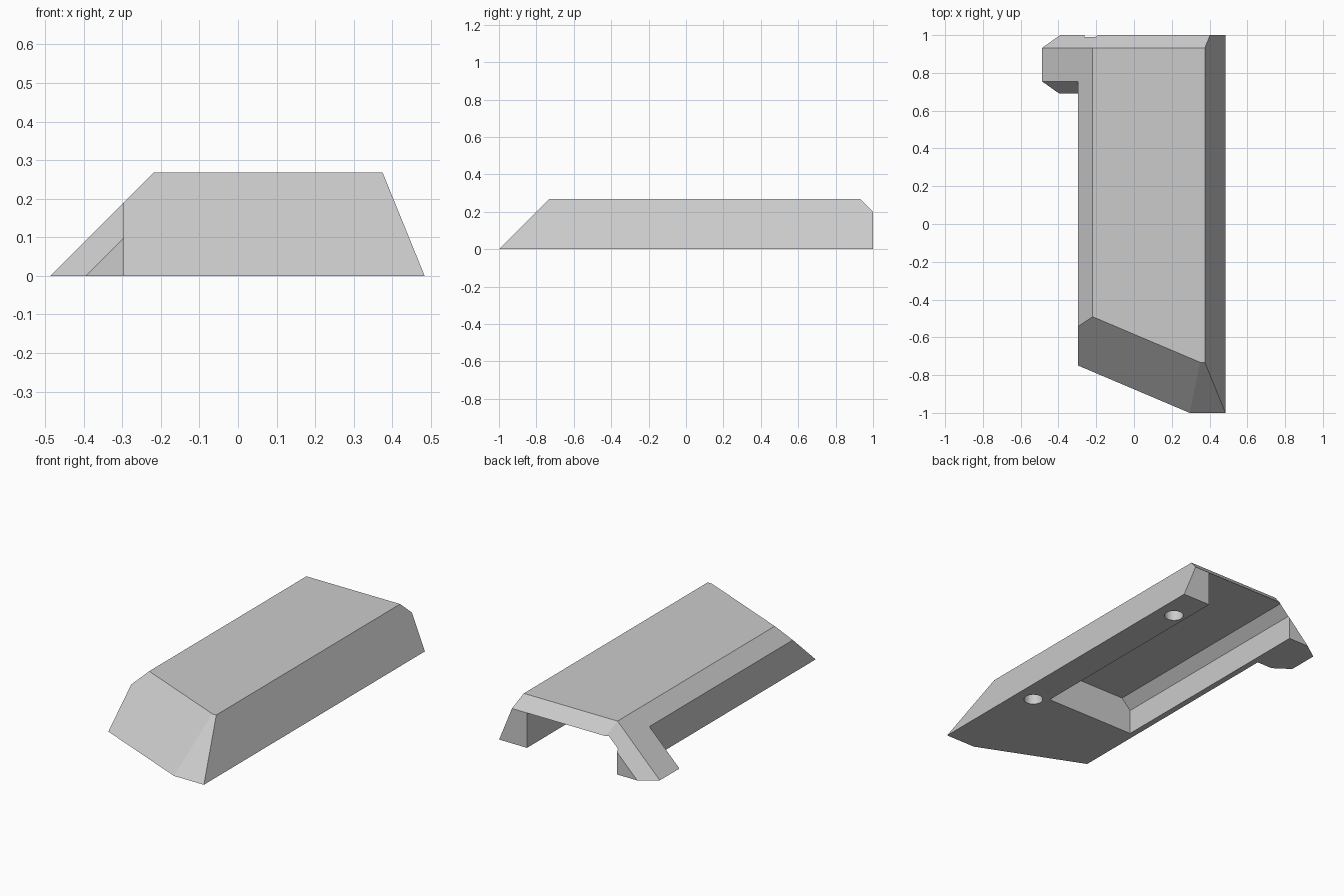
import bpy
import bmesh
from mathutils import Vector

if "Cube" in bpy.data.objects:
    bpy.data.objects.remove(bpy.data.objects["Cube"], do_unlink=True)

HEIGHT = 0.268
ROOT = 0.7071          # 45 degree component
ROOF_X = 0.487         # side slope: x = z - ROOF_X

grey = bpy.data.materials.new("plain grey")
grey.use_nodes = True
colour = (0.6, 0.6, 0.6, 1)
grey.diffuse_color = colour
grey.node_tree.nodes["Principled BSDF"].inputs["Base Color"].default_value = colour


def finish(bm, name):
    bmesh.ops.recalc_face_normals(bm, faces=bm.faces)
    mesh = bpy.data.meshes.new(name)
    bm.to_mesh(mesh)
    bm.free()
    mesh.materials.append(grey)
    obj = bpy.data.objects.new(name, mesh)
    bpy.context.scene.collection.objects.link(obj)
    return obj


def clipped_box(name, low, high, planes=()):
    """Box trimmed so that normal . point <= distance for each plane."""
    bm = bmesh.new()
    bmesh.ops.create_cube(bm, size=1)
    low, high = Vector(low), Vector(high)
    for v in bm.verts:
        v.co = (low + high) / 2 + v.co * (high - low)
    for normal, distance in planes:
        n = Vector(normal)
        bmesh.ops.bisect_plane(
            bm, geom=bm.verts[:] + bm.edges[:] + bm.faces[:], dist=1e-6,
            plane_co=n * distance / n.length_squared, plane_no=n,
            clear_outer=True)
        rim = [e for e in bm.edges if e.is_boundary]
        if rim:
            bmesh.ops.holes_fill(bm, edges=rim, sides=0)
    return finish(bm, name)


def prism(name, profile, y0, y1):
    """Extrude an x-z profile along y."""
    bm = bmesh.new()
    face = bm.faces.new([bm.verts.new((x, y0, z)) for x, z in profile])
    out = bmesh.ops.extrude_face_region(bm, geom=[face])["geom"]
    bmesh.ops.translate(bm, vec=(0, y1 - y0, 0),
                        verts=[g for g in out if isinstance(g, bmesh.types.BMVert)])
    return finish(bm, name)


def peg(name, x, y, radius, depth):
    bm = bmesh.new()
    bmesh.ops.create_cone(bm, cap_ends=True, segments=32, radius1=radius,
                          radius2=radius, depth=2 * depth)
    bmesh.ops.translate(bm, vec=(x, y, 0), verts=bm.verts)
    return finish(bm, name)


def subtract(target, cutter):
    cutter.hide_render = True
    mod = target.modifiers.new("cut", 'BOOLEAN')
    mod.operation = 'DIFFERENCE'
    mod.solver = 'EXACT'
    mod.object = cutter
    bpy.context.view_layer.objects.active = target
    bpy.ops.object.modifier_apply(modifier=mod.name)
    bpy.data.objects.remove(cutter, do_unlink=True)


# Outer shell: sloped sides, two-plane nose and chamfered back edge
cover = clipped_box("cover", (-1, -1, 0), (1, 1, HEIGHT), [
    ((1, 0, 0.407), 0.484),                              # left side slope
    ((-1, 0, 1), ROOF_X),                                # right side slope
    ((0, -1, 1), 1),                                     # nose tip
    ((-0.39, -0.92, 1), 0.805),                          # oblique nose
    ((0, 1, 1), 0.932 + HEIGHT),                         # back chamfer, top
    ((-ROOT, 1, ROOT), 0.932 + ROOF_X * ROOT),           # back chamfer, side
])

# Trim the right side back to a wall, leaving one chamfered leg at the rear
subtract(cover, clipped_box("side_trim", (-1, -1.5, -0.5), (-0.297, 0.69, 0.5)))
subtract(cover, clipped_box("leg_chamfer", (-1, 0.4, -0.5), (-0.297, 1.5, 0.5), [
    ((ROOT, 1, -ROOT), 0.755 - ROOF_X * ROOT)]))

# Hollow underside, open at the back
subtract(cover, prism("cavity", [
    (0.307, -0.2), (0.307, 0.2), (-0.205, 0.2), (-0.262, 0.143), (-0.262, -0.2)],
    -0.345, 1.3))

# Blind holes under the thick left rim
for y in (-0.4, 0.786):
    subtract(cover, peg("hole", 0.377, y, 0.051, 0.11))
